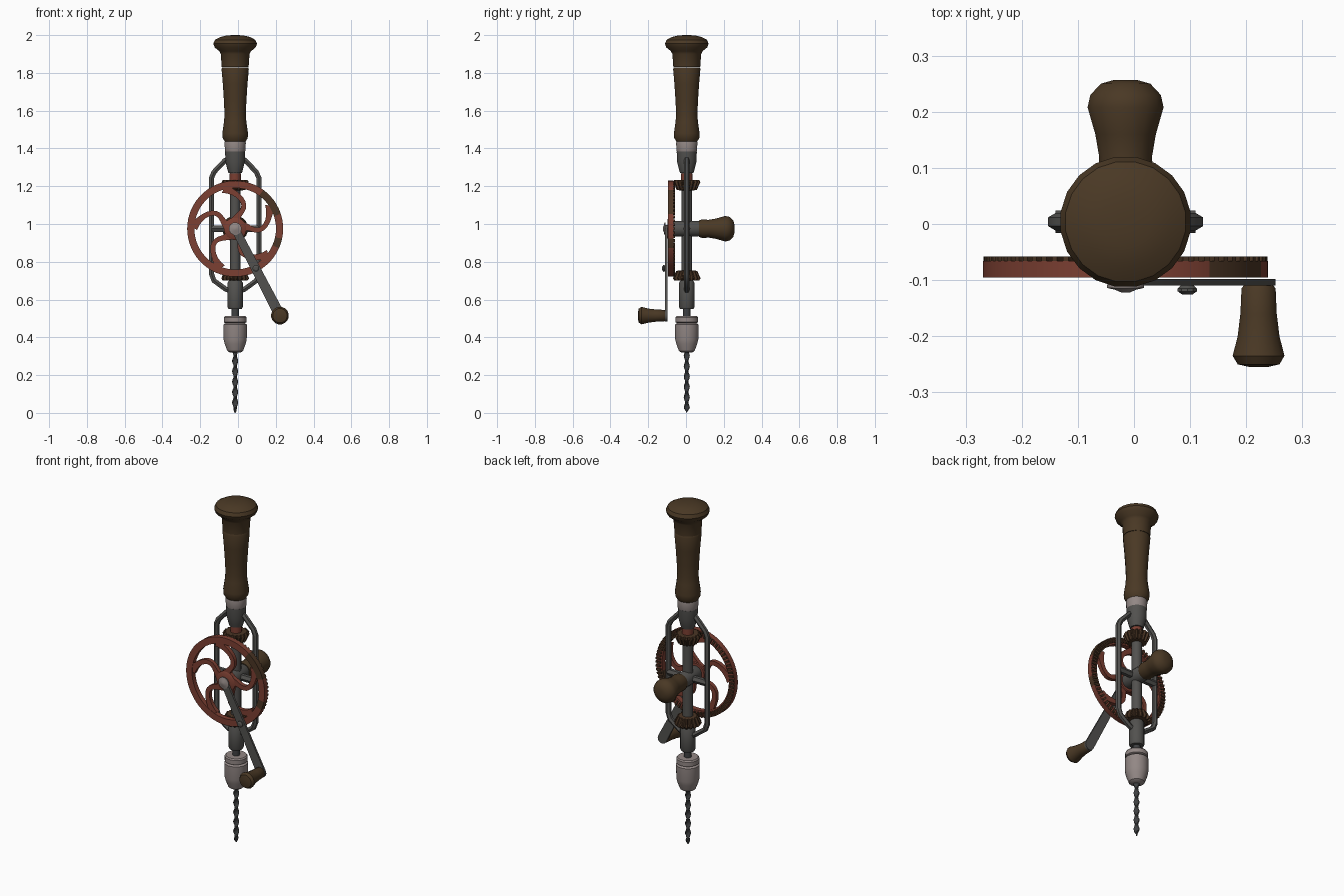
import bpy, bmesh
from math import sin, cos, pi, radians, atan2, degrees
from mathutils import Vector

cube = bpy.data.objects.get("Cube")
if cube:
    bpy.data.objects.remove(cube, do_unlink=True)

CX, CY, HUB = -0.015, 0.004, 0.975   # spindle position and wheel height


def material(name, rgb):
    m = bpy.data.materials.new(name)
    m.use_nodes = True
    m.diffuse_color = (*rgb, 1)
    m.node_tree.nodes["Principled BSDF"].inputs["Base Color"].default_value = (*rgb, 1)
    return m


WOOD = material("dark wood", (0.068, 0.040, 0.018))
RED = material("worn red paint", (0.20, 0.050, 0.032))
RUST = material("rusty brown", (0.070, 0.036, 0.018))
IRON = material("dark iron", (0.085, 0.083, 0.078))
STEEL = material("pale steel", (0.29, 0.245, 0.235))
BIT = material("drill steel", (0.05, 0.052, 0.054))


def finish(name, bm, *mats, angle=35):
    bmesh.ops.recalc_face_normals(bm, faces=bm.faces)
    mesh = bpy.data.meshes.new(name)
    bm.to_mesh(mesh)
    bm.free()
    ob = bpy.data.objects.new(name, mesh)
    bpy.context.collection.objects.link(ob)
    for m in mats:
        mesh.materials.append(m)
    smooth(ob, angle)
    return ob


def smooth(ob, angle=35):
    bpy.ops.object.select_all(action="DESELECT")
    ob.select_set(True)
    bpy.context.view_layer.objects.active = ob
    bpy.ops.object.shade_smooth_by_angle(angle=radians(angle))


def skin(bm, rings, closed=False):
    """Join successive vertex rings; cap the ends unless closed."""
    rings = [[bm.verts.new(p) for p in ring] for ring in rings]
    pairs = list(zip(rings, rings[1:]))
    if closed:
        pairs.append((rings[-1], rings[0]))
    for a, b in pairs:
        for i in range(len(a)):
            j = (i + 1) % len(a)
            bm.faces.new((a[i], a[j], b[j], b[i]))
    if not closed:
        bm.faces.new(rings[0])
        bm.faces.new(rings[-1])


def lathe(name, mat, profile, axis="z", x=CX, other=None, sides=20, tooth=1.0):
    """Turn (radius, position) pairs about z or y; tooth < 1 cuts gear teeth."""
    if other is None:
        other = CY if axis == "z" else HUB
    rings = []
    for r, t in profile:
        ring = []
        for i in range(sides):
            a = 2 * pi * (i + 0.5) / sides
            k = r * (tooth if i % 4 > 1 else 1)
            u, v = x + k * cos(a), other + k * sin(a)
            ring.append((u, v, t) if axis == "z" else (u, t, v))
        rings.append(ring)
    bm = bmesh.new()
    skin(bm, rings)
    return finish(name, bm, mat)


def plate(bm, outline, y0, y1):
    skin(bm, [[(x, y, z) for x, z in outline] for y in (y0, y1)])


def polar(r, a):
    return CX + r * cos(a), HUB + r * sin(a)


# Main handle
lathe("handle_knob", WOOD, [(.072, 1.83), (.077, 1.9), (.085, 1.915), (.11, 1.935),
      (.117, 1.955), (.108, 1.975), (.08, 1.99), (.045, 1.998), (.015, 2.0)])
lathe("handle_grip", WOOD, [(.055, 1.435), (.067, 1.455), (.069, 1.48), (.060, 1.54),
      (.057, 1.58), (.060, 1.65), (.066, 1.74), (.073, 1.82), (.070, 1.829)])
lathe("handle_ferrule", STEEL, [(.052, 1.38), (.055, 1.39), (.057, 1.43), (.054, 1.442)])
lathe("frame_socket", IRON, [(.036, 1.27), (.042, 1.29), (.052, 1.33), (.054, 1.385)])

# Spindle, sleeves and pinions
lathe("spindle", IRON, [(.028, .70), (.028, 1.28)], sides=12)
lathe("upper_collar", RED, [(.031, 1.225), (.031, 1.268)], sides=12)
lathe("lower_sleeve", IRON, [(.036, .55), (.041, .56), (.041, .69), (.034, .70)], sides=16)
lathe("spindle_neck", BIT, [(.02, .5), (.02, .56)], sides=12)
lathe("upper_pinion", RUST, [(.035, 1.178), (.053, 1.18), (.072, 1.222), (.065, 1.234)],
      sides=64, tooth=.84)
lathe("lower_pinion", RUST, [(.065, .70), (.074, .712), (.055, .752), (.035, .754)],
      sides=64, tooth=.84)

# Chuck
lathe("chuck_collar", STEEL, [(.052, .475), (.061, .48), (.061, .505), (.055, .512)])
lathe("chuck_body", STEEL, [(.03, .32), (.042, .328), (.056, .365), (.062, .39),
      (.063, .468), (.05, .476)])

# Twisted drill bit
rings = []
for i in range(73):
    z = .33 * i / 72
    tip = min(1, .15 + z / .03)
    turn = z / .055 * pi
    ring = []
    for k in range(10):
        u, v = .016 * tip * cos(k * pi / 5), .009 * tip * sin(k * pi / 5)
        ring.append((CX + u * cos(turn) - v * sin(turn), CY + u * sin(turn) + v * cos(turn), z))
    rings.append(ring)
bm = bmesh.new()
skin(bm, rings)
finish("drill_bit", bm, BIT)


# Round bars
def bar(name, points, radius):
    curve = bpy.data.curves.new(name, "CURVE")
    curve.dimensions = "3D"
    curve.bevel_depth = radius
    curve.bevel_resolution = 1
    curve.use_fill_caps = True
    spline = curve.splines.new("POLY")
    spline.points.add(len(points) - 1)
    for p, co in zip(spline.points, points):
        p.co = (*co, 1)
    ob = bpy.data.objects.new(name, curve)
    bpy.context.collection.objects.link(ob)
    curve.materials.append(IRON)
    bpy.ops.object.select_all(action="DESELECT")
    ob.select_set(True)
    bpy.context.view_layer.objects.active = ob
    bpy.ops.object.convert(target="MESH")
    smooth(bpy.context.object)


for side, s in (("left", 1), ("right", -1)):
    path = [(.03, 1.35), (.055, 1.335), (.112, 1.275), (.125, 1.245),
            (.125, .735), (.112, .70), (.05, .655), (.03, .648)]
    bar(side + "_frame_bar", [(CX + s * x, CY, z) for x, z in path], .0155)
bar("frame_crossbar", [(CX - .125, CY, HUB), (CX + .125, CY, HUB)], .02)

# Axle and rear side handle
lathe("wheel_axle", IRON, [(.04, -.07), (.043, -.06), (.043, .06), (.036, .08)], "y", sides=16)
lathe("side_handle", WOOD, [(.045, .07), (.05, .085), (.048, .12), (.055, .16), (.069, .208),
      (.064, .23), (.045, .25), (.02, .257)], "y", sides=16)

# Crown wheel: rim with a bare rusty stretch, teeth, curved spokes, hub
bm = bmesh.new()
rings = []
for i in range(60):
    a = 2 * pi * i / 60
    ring = []
    for r, y in ((.216, -.095), (.254, -.095), (.254, -.066), (.216, -.066)):
        x, z = polar(r, a)
        ring.append((x, y, z))
    rings.append(ring)
skin(bm, rings, closed=True)
for f in bm.faces:
    c = f.calc_center_median()
    a = degrees(atan2(c.z - HUB, c.x - CX))
    f.material_index = int(20 < a < 52 or -24 < a < -10)
finish("wheel_rim", bm, RED, RUST)

bm = bmesh.new()
for i in range(72):
    a, h = 2 * pi * i / 72, pi / 150
    plate(bm, [polar(.224, a - h), polar(.253, a - h), polar(.253, a + h), polar(.224, a + h)],
          -.067, -.058)
finish("wheel_teeth", bm, RUST)

bm = bmesh.new()
for k in range(5):
    base = pi / 2 + k * 2 * pi / 5
    mid = []
    for i in range(13):
        t = i / 12
        mid.append(Vector(polar(.04 + .183 * t, base - radians(22) * sin(1.25 * pi * t))))
    left, right = [], []
    for i, p in enumerate(mid):
        d = (mid[min(i + 1, 12)] - mid[max(i - 1, 0)]).normalized()
        w = .013 + .014 * abs(i / 6 - 1) ** 4
        n = Vector((-d.y, d.x)) * w
        left.append(p + n)
        right.append(p - n)
    # Quad strips keep the curved outline clean
    skin(bm, [[(q.x, y, q.y) for q, y in ((l, -.093), (r, -.093), (r, -.07), (l, -.07))]
              for l, r in zip(left, right)])
finish("wheel_spokes", bm, RED)
lathe("wheel_hub", RED, [(.055, -.066), (.06, -.07), (.06, -.092), (.05, -.098)], "y")

# Crank arm, bolts and crank handle
start, end = Vector((CX, HUB)), Vector((.224, .512))
d = (end - start).normalized()
aim = atan2(d.y, d.x)
outline = []
for c, r, turn in ((start, .021, pi / 2), (end, .028, -pi / 2)):
    for i in range(7):
        a = aim + turn + pi * i / 6
        outline.append((c.x + r * cos(a), c.y + r * sin(a)))
bm = bmesh.new()
plate(bm, outline, -.110, -.098)
finish("crank_arm", bm, IRON)
lathe("hub_bolt", STEEL, [(.034, -.108), (.034, -.114), (.02, -.117), (.008, -.122)],
      "y", sides=12)
lathe("arm_screw", IRON, [(.01, -.108), (.018, -.115), (.018, -.12), (.009, -.126)],
      "y", x=.095, other=.765, sides=10)
lathe("crank_handle", WOOD, [(.026, -.108), (.031, -.115), (.033, -.16), (.038, -.2),
      (.047, -.235), (.038, -.25), (.016, -.255)], "y", x=.222, other=.515, sides=16)
